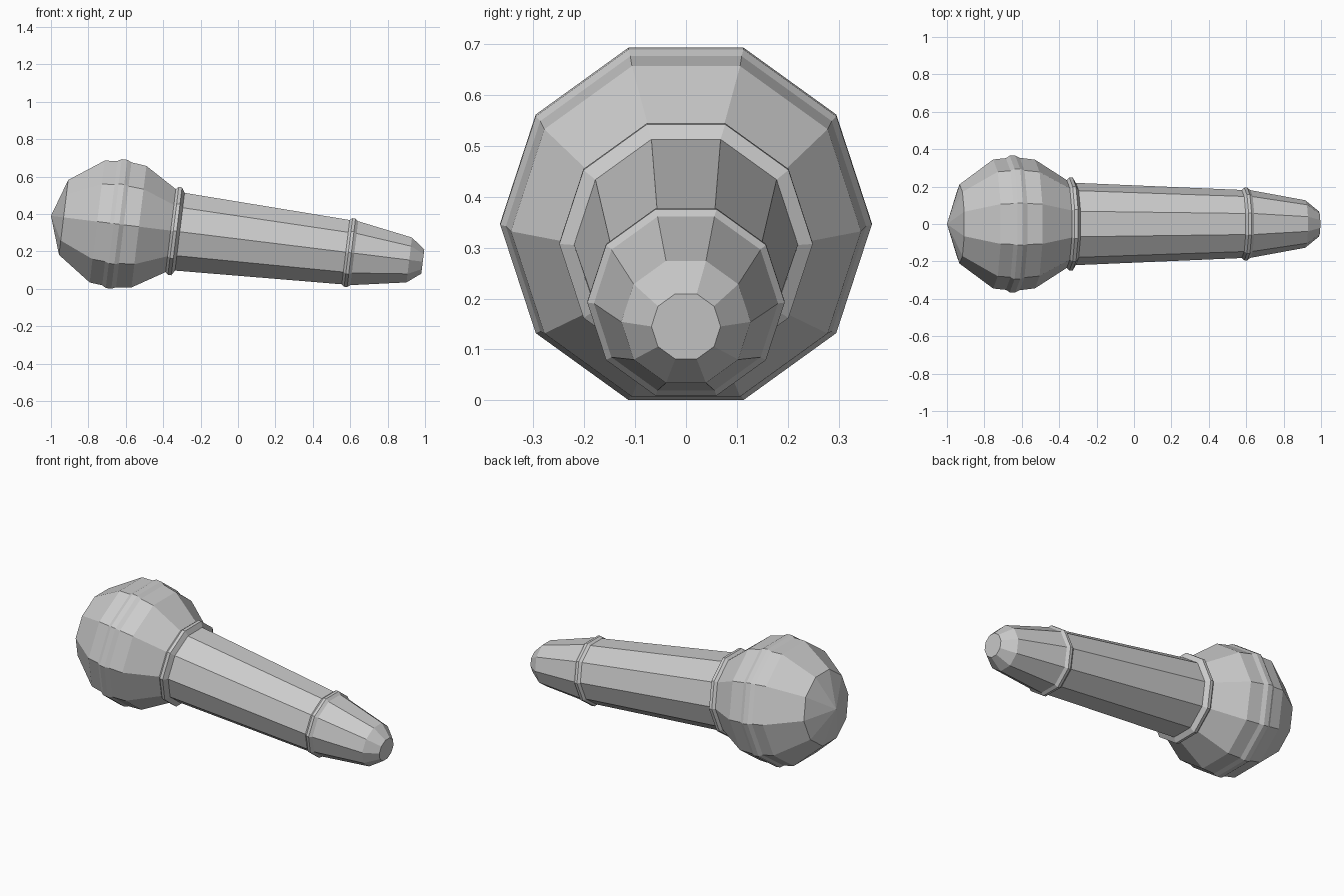
import bpy, bmesh
from math import sin, cos, pi
from mathutils import Vector

if "Cube" in bpy.data.objects:
    bpy.data.objects.remove(bpy.data.objects["Cube"])

SIDES = 10
TIP = Vector((-1.0, 0, 0.39))            # front of the head
AXIS = Vector((1.99, 0, -0.245)).normalized()
SIDE = Vector((0, 1, 0))
UP = AXIS.cross(SIDE)


def lathe(name, profile):
    """Spin (distance along axis, radius) points around the tilted axis."""
    bm = bmesh.new()
    rings = []
    for s, r in profile:
        c = TIP + AXIS * s
        if r == 0:
            rings.append([bm.verts.new(c)])
        else:
            rings.append([bm.verts.new(c + SIDE * r * cos(2 * pi * i / SIDES)
                                       + UP * r * sin(2 * pi * i / SIDES))
                          for i in range(SIDES)])
    for a, b in zip(rings, rings[1:]):
        for i in range(SIDES):
            j = (i + 1) % SIDES
            if len(a) == 1:
                bm.faces.new((a[0], b[i], b[j]))
            else:
                bm.faces.new((a[i], b[i], b[j], a[j]))
    # close the open ends
    for ring in (rings[0], rings[-1]):
        if len(ring) > 1 and name == "tail" and ring is rings[-1]:
            bm.faces.new(ring)
    bmesh.ops.recalc_face_normals(bm, faces=bm.faces)
    # the part's outermost side faces must point away from the axis
    f = bm.faces[0] if name == "head_front" else max(
        bm.faces, key=lambda g: g.calc_area())
    d = f.calc_center_median() - TIP
    if f.normal.dot(d - AXIS * d.dot(AXIS)) < 0:
        bmesh.ops.reverse_faces(bm, faces=bm.faces)
    mesh = bpy.data.meshes.new(name)
    bm.to_mesh(mesh)
    bm.free()
    obj = bpy.data.objects.new(name, mesh)
    bpy.context.collection.objects.link(obj)
    return obj


# Round microphone head, with a raised band round its middle
lathe("head_front", [(0, 0), (0.068, 0.212), (0.249, 0.345), (0.317, 0.352)])
lathe("head_band", [(0.317, 0.352), (0.338, 0.365), (0.368, 0.365), (0.392, 0.354)])
lathe("head_back", [(0.392, 0.354), (0.474, 0.344), (0.645, 0.235)])
# Collar between head and handle
lathe("collar", [(0.645, 0.235), (0.659, 0.249), (0.677, 0.249), (0.694, 0.22)])
# Tapered handle
lathe("handle", [(0.694, 0.22), (1.588, 0.182)])
# Small ring near the end
lathe("handle_ring", [(1.588, 0.182), (1.602, 0.194), (1.618, 0.194), (1.634, 0.181)])
# Tapered tail with a flat end
lathe("tail", [(1.634, 0.181), (1.93, 0.127), (2.003, 0.068)])
